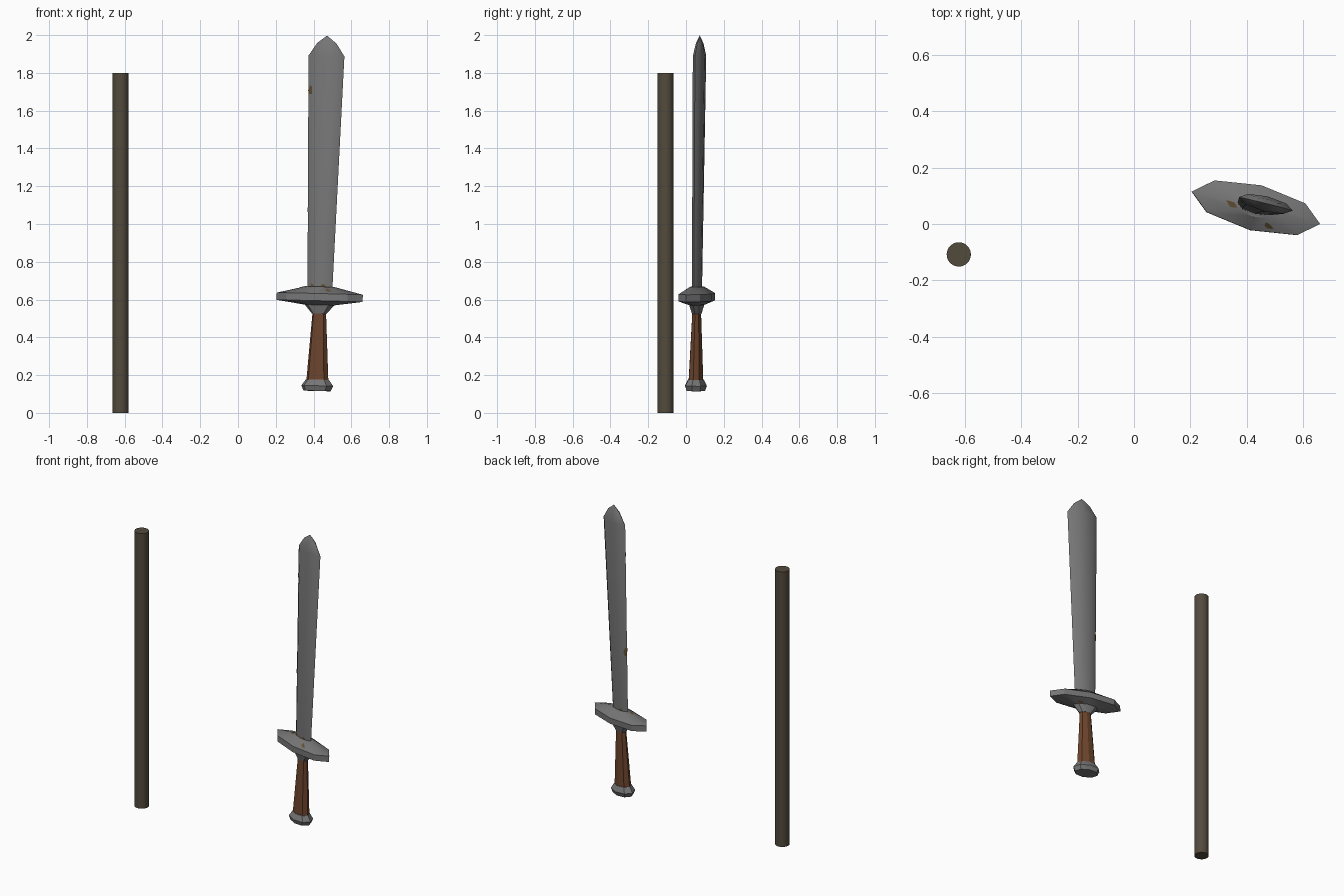
import bpy, bmesh, math
from mathutils import Matrix, Vector

if "Cube" in bpy.data.objects:
    bpy.data.objects.remove(bpy.data.objects["Cube"], do_unlink=True)


def material(name, rgb):
    m = bpy.data.materials.new(name)
    m.use_nodes = True
    m.diffuse_color = (*rgb, 1)
    bsdf = m.node_tree.nodes["Principled BSDF"]
    bsdf.inputs["Base Color"].default_value = (*rgb, 1)
    return m


steel = material("grey steel", (0.18, 0.18, 0.18))
leather = material("brown grip", (0.15, 0.058, 0.025))
wood = material("dark wood", (0.086, 0.069, 0.046))
rust = material("rust", (0.125, 0.08, 0.034))

# The sword leans a little and is turned about its own axis
SIDES = 8
sword = (Matrix.Translation((0.4325, 0.0575, 0.611)) @ Matrix.Rotation(0.028, 4, 'Y')
         @ Matrix.Rotation(-0.011, 4, 'X') @ Matrix.Rotation(math.radians(-14.2), 4, 'Z')
         @ Matrix.Translation((0, 0, -0.611)))


def finish(bm, name, mat, frame):
    me = bpy.data.meshes.new(name)
    bm.to_mesh(me)
    bm.free()
    ob = bpy.data.objects.new(name, me)
    bpy.context.collection.objects.link(ob)
    me.materials.append(mat)
    me.transform(frame)
    bpy.ops.object.select_all(action='DESELECT')
    ob.select_set(True)
    bpy.context.view_layer.objects.active = ob
    bpy.ops.object.shade_smooth_by_angle(angle=math.radians(30))
    return ob


def ring_point(ring, k):
    z, ru, rv = ring
    a = math.tau * k / SIDES
    return Vector((ru * math.cos(a), rv * math.sin(a), z))


def loft(name, rings, mat):
    """Stack of flattened octagons: (height, half width, half depth)."""
    bm = bmesh.new()
    loops = [[bm.verts.new(ring_point(r, k)) for k in range(SIDES)] for r in rings]
    for lo, hi in zip(loops, loops[1:]):
        for k in range(SIDES):
            j = (k + 1) % SIDES
            bm.faces.new((lo[k], lo[j], hi[j], hi[k]))
    bm.faces.new(loops[0][::-1])
    bm.faces.new(loops[-1])
    bmesh.ops.remove_doubles(bm, verts=bm.verts, dist=0.0005)
    bmesh.ops.recalc_face_normals(bm, faces=bm.faces)
    return finish(bm, name, mat, sword)


def stain(name, lo, hi, k, s, t, ds, dt):
    """Thin ragged plate lying on facet k between two rings."""
    a, b, c, d = (ring_point(lo, k), ring_point(lo, k + 1),
                  ring_point(hi, k), ring_point(hi, k + 1))
    normal = (b - a).cross(c - a).normalized()
    bm = bmesh.new()
    verts = []
    for i in range(8):
        ang = math.tau * i / 8
        r = 1.0 if i % 3 else 0.75
        x = min(max(s + ds * r * math.cos(ang), 0), 1)
        y = min(max(t + dt * r * math.sin(ang), 0), 1)
        p = a.lerp(b, x).lerp(c.lerp(d, x), y)
        verts.append(bm.verts.new(p + normal * 0.0015))
    bmesh.ops.remove_doubles(bm, verts=verts, dist=0.0002)
    bm.faces.new(list(bm.verts))
    finish(bm, name, rust, sword)


# Sword parts, bottom to top
loft("pommel", [(0.116, 0.074, 0.050), (0.143, 0.087, 0.060), (0.176, 0.063, 0.043)], steel)
loft("grip", [(0.17, 0.060, 0.040), (0.53, 0.037, 0.024)], leather)

neck, under = (0.525, 0.040, 0.026), (0.571, 0.080, 0.038)
edge_low, edge_high = (0.593, 0.235, 0.082), (0.631, 0.235, 0.082)
collar = (0.668, 0.080, 0.034)
loft("guard", [neck, under, edge_low, edge_high, collar], steel)

base, shoulder = (0.66, 0.068, 0.022), (1.89, 0.098, 0.027)
loft("blade", [base, shoulder, (1.957, 0.053, 0.016), (1.998, 0, 0)], steel)

# Rust marks on blade and guard
stain("blade_rust_high", base, shoulder, 4, 0.55, 0.85, 0.55, 0.022)
stain("blade_rust_back", base, shoulder, 3, 0.65, 0.325, 0.4, 0.026)
stain("blade_rust_edge", base, shoulder, 4, 0.0, 0.335, 0.25, 0.012)
stain("blade_rust_foot_left", base, shoulder, 5, 0.1, 0.0, 0.35, 0.021)
stain("blade_rust_foot_right", base, shoulder, 6, 0.4, 0.0, 0.45, 0.019)
stain("blade_rust_foot_back", base, shoulder, 2, 0.5, 0.0, 0.45, 0.019)
stain("guard_rust_side", edge_high, collar, 4, 0.3, 0.92, 0.5, 0.16)
stain("guard_rust_front", edge_high, collar, 6, 0.5, 0.45, 0.12, 0.25)
stain("guard_rust_under", under, edge_low, 1, 0.4, 0.25, 0.3, 0.2)

# Plain round staff standing beside the sword
bm = bmesh.new()
bmesh.ops.create_cone(bm, cap_ends=True, segments=32, radius1=0.043, radius2=0.043, depth=1.8)
finish(bm, "staff", wood, Matrix.Translation((-0.622, -0.108, 0.9)))
